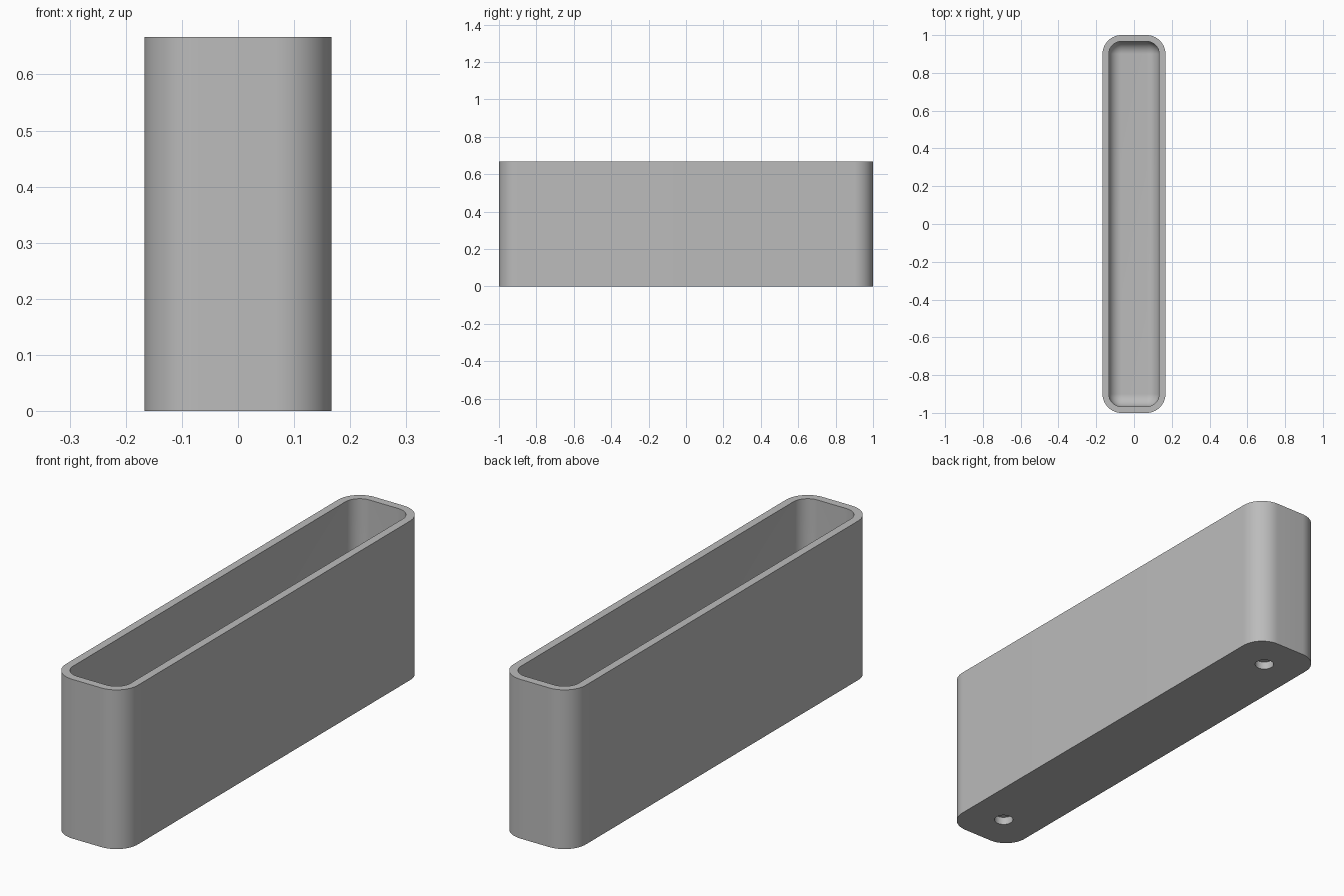
import bpy, bmesh
from math import sin, cos, pi

if "Cube" in bpy.data.objects:
    bpy.data.objects.remove(bpy.data.objects["Cube"])

HALF_X, HALF_Y, HEIGHT = 1 / 6, 1.0, 2 / 3
CORNER, WALL, FLOOR = 0.1, 1 / 30, 1 / 15
FILLET = CORNER - WALL
SEGMENTS = 16

grey = bpy.data.materials.new("grey")
grey.use_nodes = True
colour = (0.5, 0.5, 0.5, 1)
grey.diffuse_color = colour
grey.node_tree.nodes["Principled BSDF"].inputs["Base Color"].default_value = colour


def ring(bm, inset, z):
    """Rounded rectangle of vertices, inset from the outer wall."""
    radius = max(CORNER - inset, 0)
    verts = []
    for corner, (sx, sy) in enumerate([(1, 1), (-1, 1), (-1, -1), (1, -1)]):
        for i in range(SEGMENTS + 1):
            a = (corner + i / SEGMENTS) * pi / 2
            verts.append(bm.verts.new((sx * (HALF_X - CORNER) + radius * cos(a),
                                       sy * (HALF_Y - CORNER) + radius * sin(a), z)))
    return verts


# Box shell: outer wall, flat rim, inner wall, then the rounded floor edge
bm = bmesh.new()
rings = [ring(bm, 0, 0), ring(bm, 0, HEIGHT), ring(bm, WALL, HEIGHT)]
for i in range(SEGMENTS + 1):
    a = i / SEGMENTS * pi / 2
    rings.append(ring(bm, WALL + FILLET * (1 - cos(a)), FLOOR + FILLET * (1 - sin(a))))
for low, high in zip(rings, rings[1:]):
    for i in range(len(low)):
        j = (i + 1) % len(low)
        bm.faces.new((low[i], low[j], high[j], high[i]))
bm.faces.new(rings[0][::-1])
bm.faces.new(rings[-1])
bmesh.ops.remove_doubles(bm, verts=bm.verts, dist=1e-5)
bmesh.ops.recalc_face_normals(bm, faces=bm.faces)
mesh = bpy.data.meshes.new("open_box")
bm.to_mesh(mesh)
bm.free()
box = bpy.data.objects.new("open_box", mesh)
bpy.context.collection.objects.link(box)
mesh.materials.append(grey)

# Two blind round holes in the underside
for side in (-1, 1):
    bpy.ops.mesh.primitive_cylinder_add(vertices=32, radius=0.038, depth=WALL * 2,
                                        location=(0, side * 0.835, 0))
    cutter = bpy.context.object
    cutter.name = "hole_cutter"
    cutter.hide_render = True
    cutter.data.materials.append(grey)
    cut = box.modifiers.new("hole", "BOOLEAN")
    cut.operation = "DIFFERENCE"
    cut.solver = "EXACT"
    cut.object = cutter
    with bpy.context.temp_override(object=box, active_object=box):
        bpy.ops.object.modifier_apply(modifier=cut.name)
    bpy.data.objects.remove(cutter)

# Smooth curves with crisp rims
bpy.ops.object.select_all(action="DESELECT")
box.select_set(True)
bpy.context.view_layer.objects.active = box
bpy.ops.object.shade_smooth_by_angle(angle=pi / 6)
